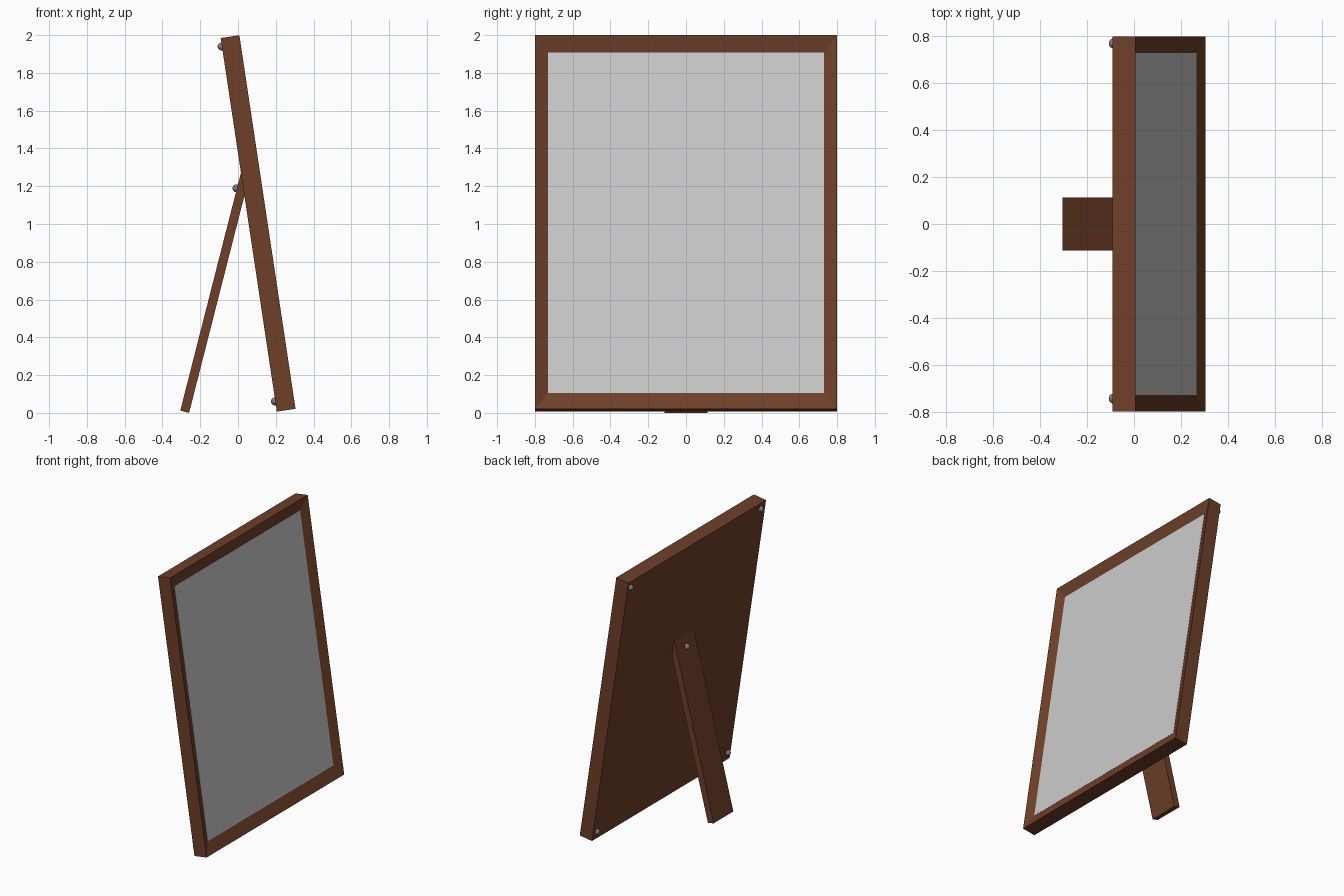
import bpy, bmesh
from math import radians
from mathutils import Matrix, Vector

if "Cube" in bpy.data.objects:
    bpy.data.objects.remove(bpy.data.objects["Cube"])


def material(name, rgb):
    m = bpy.data.materials.new(name)
    m.diffuse_color = (*rgb, 1)
    m.use_nodes = True
    m.node_tree.nodes["Principled BSDF"].inputs["Base Color"].default_value = m.diffuse_color
    return m


WOOD = material("dark_wood", (0.156, 0.05, 0.022))
GLASS = material("panel_grey", (0.8, 0.8, 0.8))
METAL = material("screw_metal", (0.2, 0.2, 0.2))

# Local space: X = thickness, Y = width, Z = height
LEAN = Matrix.Translation((0.1065, 0, 1.003)) @ Matrix.Rotation(radians(-8.55), 4, 'Y')
PROP = Matrix.Translation((-0.122, 0, 0.635)) @ Matrix.Rotation(radians(14.3), 4, 'Y')
T, W, H = 0.1, 1.6, 2.0          # frame size
OPENING, DEPTH = 0.9125, 0.027   # opening scale and recess depth
LEG_T = 0.048


def finish(name, bm, mat, matrix):
    bmesh.ops.recalc_face_normals(bm, faces=bm.faces)
    me = bpy.data.meshes.new(name)
    bm.to_mesh(me)
    bm.free()
    me.materials.append(mat)
    ob = bpy.data.objects.new(name, me)
    ob.matrix_world = matrix
    bpy.context.collection.objects.link(ob)
    return ob


def box(size, offset=(0, 0, 0)):
    bm = bmesh.new()
    bmesh.ops.create_cube(bm, size=1)
    bmesh.ops.scale(bm, vec=size, verts=bm.verts)
    bmesh.ops.translate(bm, vec=offset, verts=bm.verts)
    return bm


def screw(name, matrix, pos):
    bm = bmesh.new()
    bmesh.ops.create_uvsphere(bm, u_segments=20, v_segments=12, radius=0.021)
    for f in bm.faces:
        f.smooth = True
    finish(name, bm, METAL, matrix @ Matrix.Translation(pos))


# Frame: solid board whose front slopes inward to a recessed opening
bm = box((T, W, H))
bm.normal_update()
front = max(bm.faces, key=lambda f: f.normal.x)
bmesh.ops.inset_individual(bm, faces=[front], thickness=0.01)
for v in front.verts:
    v.co = Vector((T / 2 - DEPTH,
                   (1 if v.co.y > 0 else -1) * W / 2 * OPENING,
                   (1 if v.co.z > 0 else -1) * H / 2 * OPENING))
finish("frame", bm, WOOD, LEAN)

# Grey panel lying in the recess
finish("panel", box((0.02, W * OPENING, H * OPENING),
                    (T / 2 - DEPTH - 0.009, 0, 0)), GLASS, LEAN)

# Rear prop leg, its top end sunk into the frame back
finish("prop_leg", box((LEG_T, 0.228, 1.298)), WOOD, PROP)

# Screws at the back corners and on the leg
for i, (y, z) in enumerate([(0.77, 0.955), (-0.745, 0.955), (0.755, -0.945), (-0.765, -0.945)]):
    screw(f"corner_screw_{i + 1}", LEAN, (-T / 2 - 0.002, y, z))
screw("leg_screw", PROP, (-LEG_T / 2 - 0.002, 0, 0.565))
